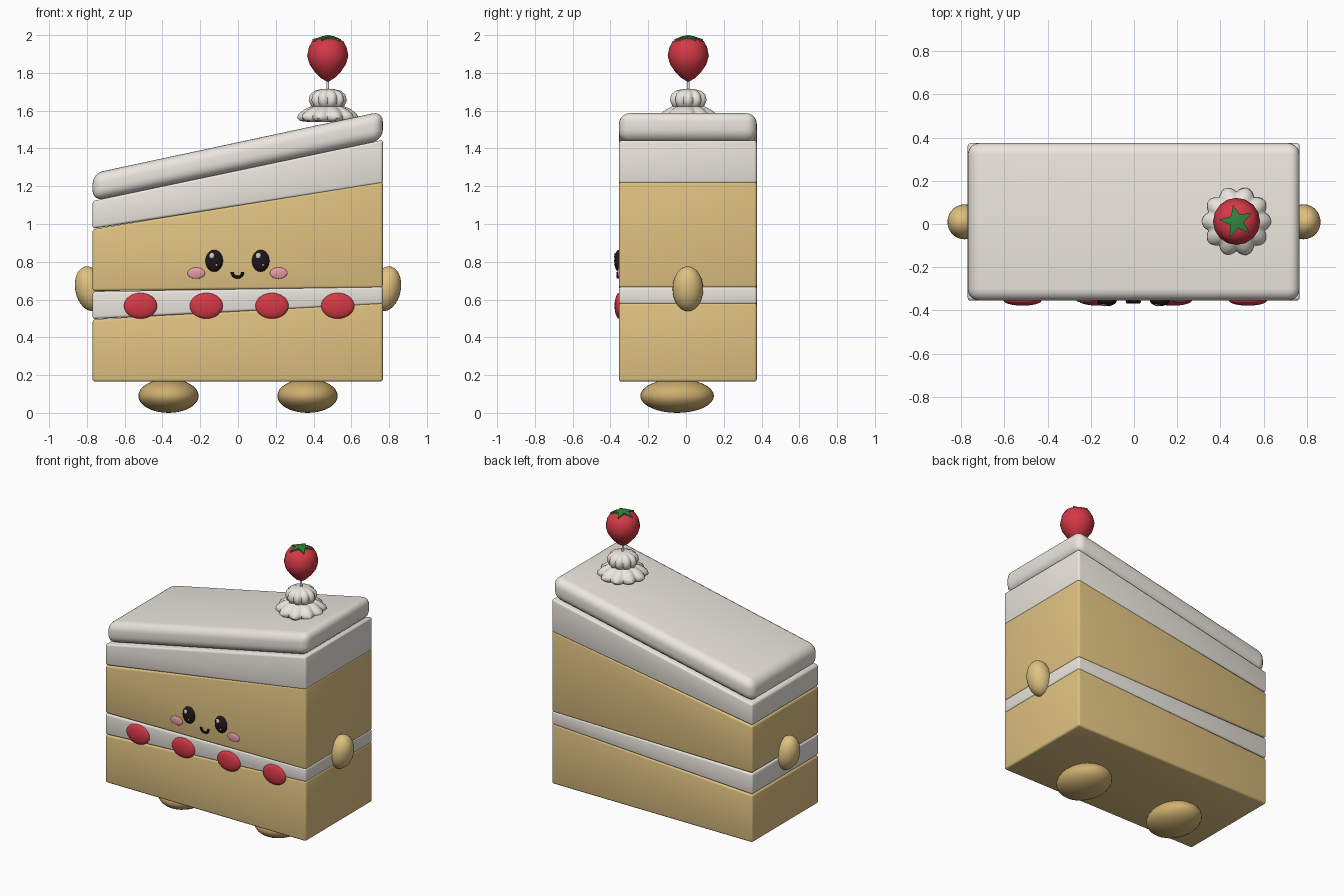
import bpy, bmesh, math
from mathutils import Matrix, Vector

if "Cube" in bpy.data.objects:
    bpy.data.objects.remove(bpy.data.objects["Cube"])

def material(name, rgb):
    m = bpy.data.materials.new(name)
    m.diffuse_color = (*rgb, 1)
    m.use_nodes = True
    m.node_tree.nodes["Principled BSDF"].inputs["Base Color"].default_value = m.diffuse_color
    return m

SPONGE = material("sponge", (0.74, 0.54, 0.22))
BISCUIT = material("biscuit", (0.62, 0.43, 0.16))
CREAM = material("cream", (0.83, 0.79, 0.73))
RED = material("berry_red", (0.66, 0.04, 0.06))
GREEN = material("leaf_green", (0.03, 0.24, 0.05))
DARK = material("dark", (0.015, 0.008, 0.01))
PINK = material("blush", (0.80, 0.33, 0.38))
WHITE = material("white", (1, 1, 1))

def finish(name, bm, mat, angle=40):
    bmesh.ops.recalc_face_normals(bm, faces=bm.faces)
    me = bpy.data.meshes.new(name)
    bm.to_mesh(me)
    bm.free()
    me.materials.append(mat)
    me.shade_smooth()
    me.set_sharp_from_angle(angle=math.radians(angle))
    ob = bpy.data.objects.new(name, me)
    bpy.context.collection.objects.link(ob)
    return ob

def wedge(name, left, right, mat, bevel, segments):
    """Slab whose bottom and top heights differ at the left and right ends."""
    bm = bmesh.new()
    bmesh.ops.create_cube(bm, size=1)
    for v in bm.verts:
        z = (left if v.co.x < 0 else right)[v.co.z > 0]
        v.co = (-0.77 if v.co.x < 0 else 0.767, -0.355 if v.co.y < 0 else 0.375, z)
    bmesh.ops.bevel(bm, geom=bm.edges[:], offset=bevel, segments=segments,
                    profile=0.5, affect='EDGES')
    return finish(name, bm, mat)

def ellipsoid(name, center, radii, mat, tilt=0, u=28, v=16):
    bm = bmesh.new()
    bmesh.ops.create_uvsphere(bm, u_segments=u, v_segments=v, radius=1)
    bm.transform(Matrix.Translation(center) @ Matrix.Rotation(tilt, 4, 'Y')
                 @ Matrix.Diagonal((*radii, 1)))
    return finish(name, bm, mat)

def lathe(name, profile, center, mat, n=24, lobes=0, depth=0, angle=60):
    """Revolve (radius, z) points, optionally with scalloped lobes."""
    bm = bmesh.new()
    rings = []
    for r, z in profile:
        ring = []
        for i in range(n):
            a = 2 * math.pi * i / n
            k = 1 - depth * (1 - abs(math.cos(lobes * a / 2))) if lobes else 1
            ring.append(bm.verts.new((center[0] + r * k * math.cos(a),
                                      center[1] + r * k * math.sin(a), z)))
        rings.append(ring)
    for a, b in zip(rings, rings[1:]):
        for i in range(n):
            j = (i + 1) % n
            bm.faces.new((a[i], a[j], b[j], b[i]))
    bm.faces.new(rings[0])
    bm.faces.new(rings[-1])
    return finish(name, bm, mat, angle)

# Cake layers, each sloping up to the right
wedge("lower_sponge", (0.165, 0.495), (0.165, 0.583), SPONGE, 0.014, 3)
wedge("middle_cream", (0.497, 0.642), (0.575, 0.670), CREAM, 0.014, 3)
wedge("upper_sponge", (0.645, 0.972), (0.662, 1.226), SPONGE, 0.014, 3)
wedge("upper_cream", (0.975, 1.122), (1.215, 1.445), CREAM, 0.014, 3)
wedge("icing_slab", (1.122, 1.268), (1.445, 1.597), CREAM, 0.055, 5)

# Arms and feet
for s, side in ((-1, "left"), (1, "right")):
    ellipsoid(side + "_arm", (s * 0.785, 0.01, 0.657), (0.077, 0.081, 0.12), SPONGE, s * 0.2)
    ellipsoid(side + "_foot", (s * 0.368, -0.047, 0.09), (0.16, 0.195, 0.09), BISCUIT)

# Berry slices pressed into the middle cream
for i in range(4):
    ellipsoid(f"berry_slice_{i + 1}", (-0.516 + i * 0.348, -0.354, 0.567),
              (0.088, 0.024, 0.068), RED)

# Face
for s, side in ((-1, "left"), (1, "right")):
    x = -0.003 + s * 0.123
    ellipsoid(side + "_eye", (x, -0.355, 0.805), (0.046, 0.025, 0.058), DARK)
    ellipsoid(side + "_eye_shine", (x - 0.012, -0.375, 0.831), (0.014, 0.006, 0.016), WHITE, u=14, v=8)
    ellipsoid(side + "_eye_glint", (x + 0.012, -0.377, 0.783), (0.006, 0.004, 0.006), WHITE, u=10, v=6)
    ellipsoid(side + "_cheek", (-0.003 + s * 0.218, -0.355, 0.74), (0.046, 0.009, 0.03), PINK)

# Smile: a tube swept along a half circle
bm = bmesh.new()
rings = []
for i in range(13):
    a = math.pi * (1 + i / 12)
    d = Vector((math.cos(a), 0, math.sin(a)))
    c = Vector((-0.003, -0.36, 0.746)) + d * 0.028
    rings.append([bm.verts.new(c + 0.008 * (d * math.cos(t) + Vector((0, 1, 0)) * math.sin(t)))
                  for t in (2 * math.pi * k / 8 for k in range(8))])
for a, b in zip(rings, rings[1:]):
    for k in range(8):
        bm.faces.new((a[k], a[k - 1], b[k - 1], b[k]))
bm.faces.new(rings[0])
bm.faces.new(rings[-1])
finish("smile", bm, DARK)

# Scalloped cream swirl, pick and strawberry
top = (0.475, 0.012)
lathe("lower_swirl", [(0.10, 1.54), (0.145, 1.545), (0.162, 1.562), (0.155, 1.582),
                      (0.125, 1.605), (0.09, 1.622), (0.03, 1.632)],
      top, CREAM, 80, 10, 0.15)
lathe("upper_swirl", [(0.06, 1.612), (0.088, 1.625), (0.101, 1.655), (0.094, 1.685),
                      (0.07, 1.705), (0.035, 1.714), (0.01, 1.716)],
      top, CREAM, 80, 10, 0.15)
lathe("pick", [(0.008, 1.70), (0.006, 1.78)], top, CREAM, 10)
lathe("strawberry", [(0.006, 1.755), (0.035, 1.772), (0.070, 1.807), (0.096, 1.845),
                     (0.109, 1.890), (0.100, 1.935), (0.082, 1.968), (0.045, 1.982),
                     (0.008, 1.984)], top, RED, 16)

# Five pointed leaf, drooping at the tips
bm = bmesh.new()
layers = []
for dz in (0, -0.018):
    hub = bm.verts.new((*top, 2.0 + dz))
    rim = []
    for i in range(10):
        a = math.radians(30 + 36 * i)
        r, z = ((0.08, 1.978), (0.034, 1.994))[i % 2]
        rim.append(bm.verts.new((top[0] + r * math.cos(a), top[1] + r * math.sin(a), z + dz)))
    for i in range(10):
        bm.faces.new((hub, rim[i - 1], rim[i]))
    layers.append(rim)
for i in range(10):
    bm.faces.new((layers[0][i - 1], layers[0][i], layers[1][i], layers[1][i - 1]))
finish("strawberry_leaf", bm, GREEN)
